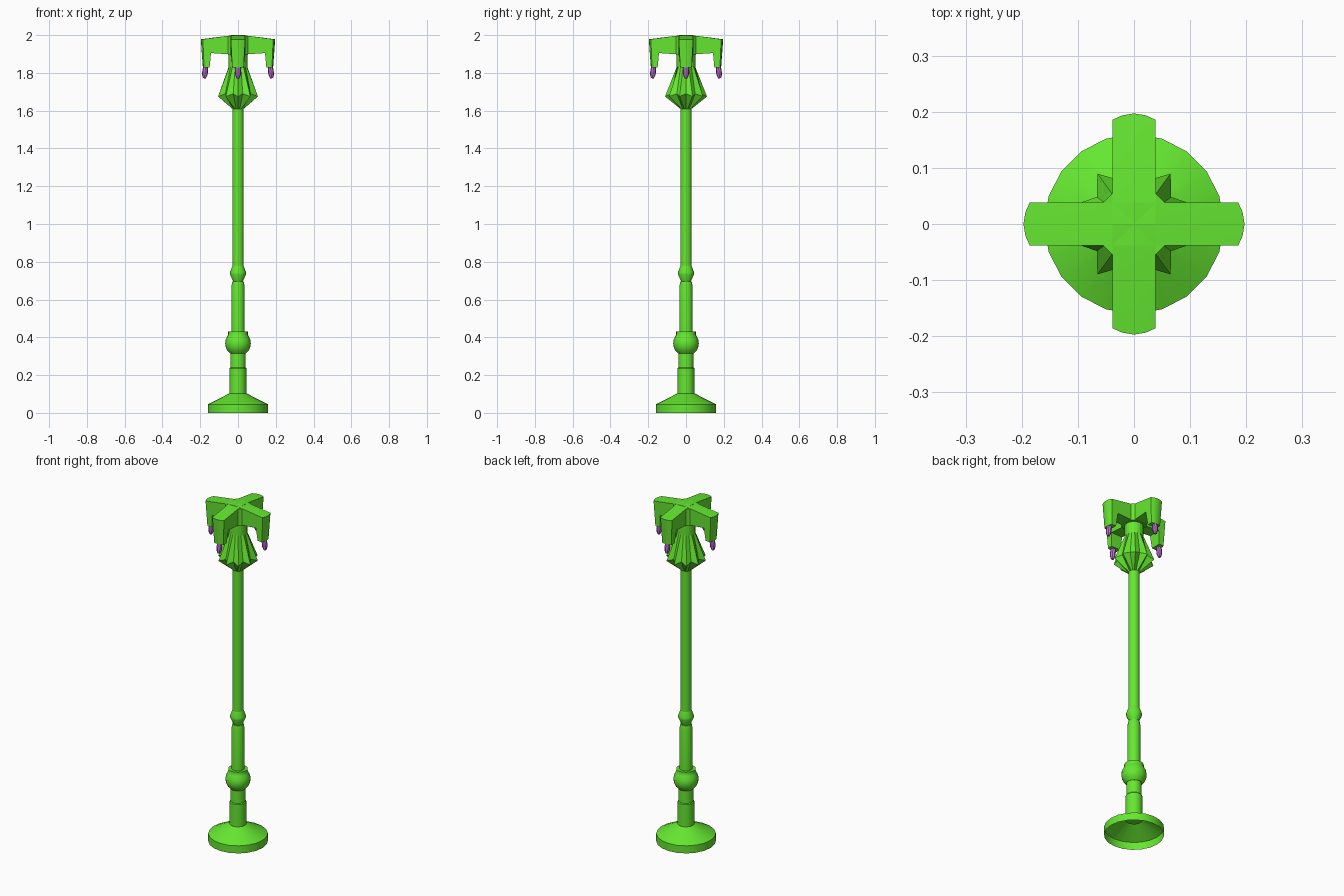
import bpy, bmesh
from math import sin, cos, pi, radians
from mathutils import Matrix

if "Cube" in bpy.data.objects:
    bpy.data.objects.remove(bpy.data.objects["Cube"])


def material(name, color):
    m = bpy.data.materials.new(name)
    m.diffuse_color = color
    m.use_nodes = True
    m.node_tree.nodes["Principled BSDF"].inputs["Base Color"].default_value = m.diffuse_color
    return m


GREEN = material("green_paint", (0.13, 0.8, 0.03, 1))
PURPLE = material("purple_lamp", (0.6, 0.16, 0.75, 1))


def finish(name, bm, mat, angle=35):
    bmesh.ops.recalc_face_normals(bm, faces=bm.faces)
    me = bpy.data.meshes.new(name)
    bm.to_mesh(me)
    bm.free()
    me.materials.append(mat)
    ob = bpy.data.objects.new(name, me)
    bpy.context.collection.objects.link(ob)
    if angle:
        bpy.ops.object.select_all(action='DESELECT')
        ob.select_set(True)
        bpy.context.view_layer.objects.active = ob
        bpy.ops.object.shade_smooth_by_angle(angle=radians(angle))
    return ob


def loft(bm, rings, caps=(False, False)):
    vs = [[bm.verts.new(p) for p in r] for r in rings]
    n = len(vs[0])
    for a, b in zip(vs, vs[1:]):
        for i in range(n):
            j = (i + 1) % n
            bm.faces.new((a[i], a[j], b[j], b[i]))
    if caps[0]:
        bm.faces.new(vs[0][::-1])
    if caps[1]:
        bm.faces.new(vs[-1])


def circle(r, z, n):
    return [(r * cos(2 * pi * i / n), r * sin(2 * pi * i / n), z) for i in range(n)]


def lathe(name, profile, n=20, mat=GREEN, caps=(False, False)):
    bm = bmesh.new()
    loft(bm, [circle(r, z, n) for r, z in profile], caps)
    return finish(name, bm, mat)


# flared foot, hollow underneath
lathe("base", [(0.16, 0), (0.16, 0.045), (0.044, 0.104)])

# stepped lower post
lathe("lower_post", [(0.045, 0.09), (0.045, 0.235), (0.041, 0.24), (0.041, 0.33)],
      caps=(True, True))

# ball with a flat collar
ball = [(0.068 * cos(radians(a)), 0.368 + 0.068 * sin(radians(a)))
        for a in (-52, -35, -18, 0, 18, 35)]
lathe("ball_collar", ball + [(0.052, 0.416), (0.052, 0.43), (0.034, 0.43)], caps=(True, True))

# middle post and knob
lathe("middle_post", [(0.035, 0.42), (0.035, 0.67), (0.03, 0.695)], caps=(True, True))
lathe("knob", [(0.024, 0.693), (0.042, 0.732), (0.042, 0.745), (0.028, 0.782)],
      caps=(True, True))

# long pole
lathe("pole", [(0.03, 0.76), (0.03, 1.62)], caps=(True, True))


# pleated ten-pointed collar under the arms
def star(r_tip, z_tip, r_val, z_val):
    pts = []
    for i in range(20):
        a = radians(18 + 18 * i)
        r, z = ((r_tip, z_tip), (r_val, z_val))[i % 2]
        pts.append((r * cos(a), r * sin(a), z))
    return pts


bm = bmesh.new()
loft(bm, [star(0.03, 1.61, 0.03, 1.61), star(0.111, 1.675, 0.082, 1.69),
          star(0.05, 1.83, 0.05, 1.83), star(0.05, 1.91, 0.05, 1.91)], (True, True))
finish("pleated_collar", bm, GREEN, None)

# chamfered hub
bm = bmesh.new()
h, c = 0.054, 0.039
octo = [(h, -c), (h, c), (c, h), (-c, h), (-h, c), (-h, -c), (-c, -h), (c, -h)]
loft(bm, [[(x, y, z) for x, y in octo] for z in (1.895, 1.996)], (True, True))
finish("hub", bm, GREEN, None)

# four arms with hanging sockets and lamps
for k, side in enumerate(("right", "back", "left", "front")):
    turn = Matrix.Rotation(k * pi / 2, 4, 'Z')
    rings = []
    for t in (-1, -0.55, 0, 0.55, 1):
        inset = 0.011 * t * t
        w, wb = 0.038 * t, 0.03 * t
        rings.append([(0, w, 2.0), (0.04, w, 1.998), (0.197 - inset, w, 1.978),
                      (0.186 - inset * 0.6, wb, 1.828), (0.15, wb, 1.828),
                      (0.143, w, 1.905), (0, w, 1.895)])
    bm = bmesh.new()
    loft(bm, rings, (True, True))
    ob = finish(side + "_arm", bm, GREEN)
    ob.matrix_world = turn

    lamp = lathe(side + "_lamp", [(0.011, 0.01), (0.015, -0.012), (0.015, -0.038),
                                  (0.008, -0.057)], 8, PURPLE, (True, True))
    lamp.matrix_world = (turn @ Matrix.Translation((0.172, 0, 1.828))
                         @ Matrix.Rotation(radians(-6), 4, 'Y'))
